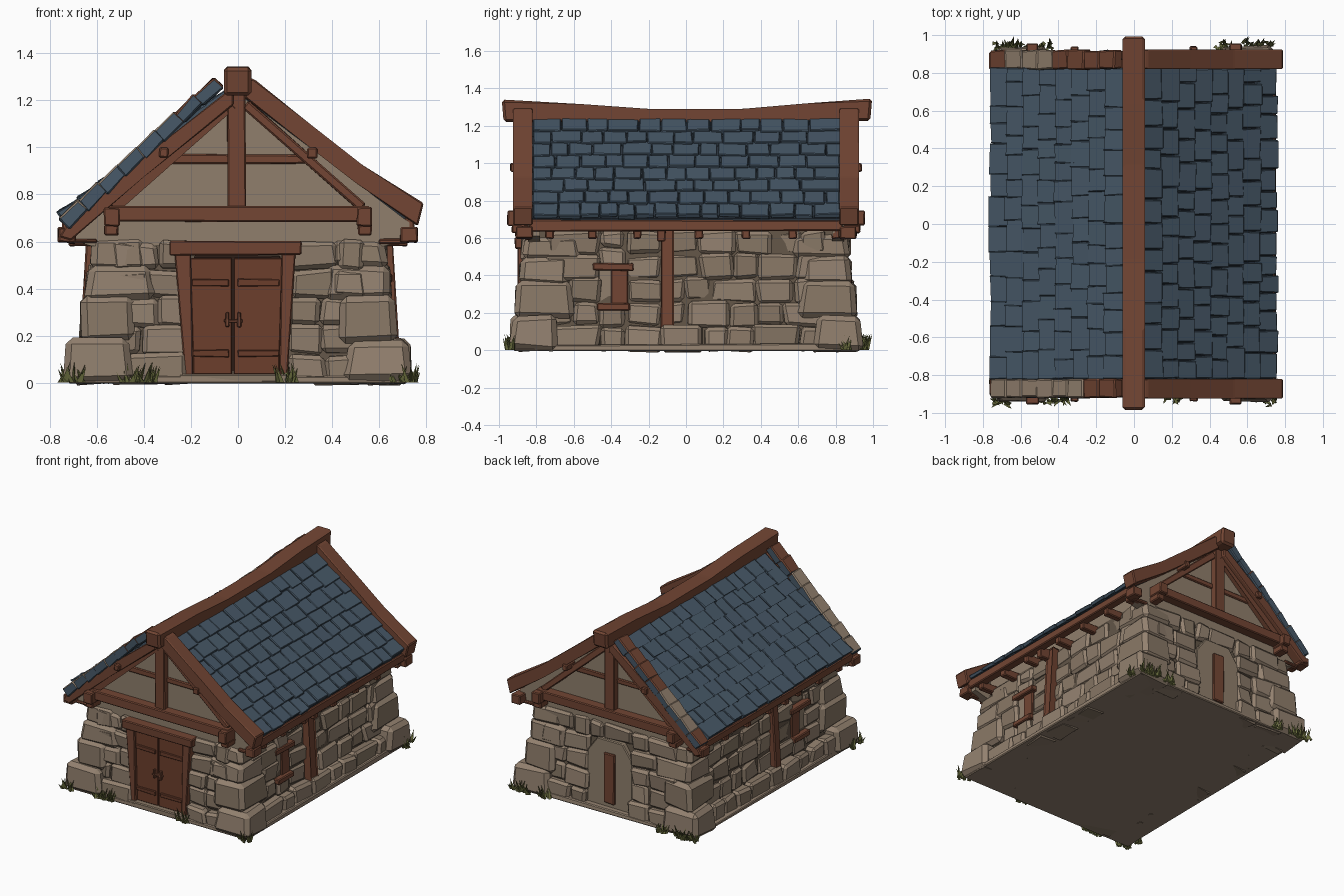
import bpy, bmesh, math, random
from mathutils import Matrix, Vector

random.seed(7)
if "Cube" in bpy.data.objects:
    bpy.data.objects.remove(bpy.data.objects["Cube"])


def material(name, r, g, b):
    lin = [((c / 255 + 0.055) / 1.055) ** 2.4 for c in (r, g, b)] + [1]
    m = bpy.data.materials.new(name)
    m.use_nodes = True
    m.diffuse_color = lin
    m.node_tree.nodes["Principled BSDF"].inputs["Base Color"].default_value = lin
    return m


WOOD = material("timber brown", 114, 69, 51)
DOOR = material("door red brown", 108, 62, 44)
SLATE = material("slate blue", 70, 87, 102)
GAP = material("slate shadow", 42, 51, 60)
STONE = material("warm stone", 147, 129, 111)
STONE2 = material("worn stone", 137, 120, 102)
PLASTER = material("plaster tan", 144, 127, 108)
MORTAR = material("mortar brown", 98, 85, 71)
GRASS = material("grass olive", 100, 103, 58)
SEAM = material("dark seam", 56, 38, 30)


def finish(name, bm, *mats):
    bmesh.ops.recalc_face_normals(bm, faces=bm.faces)
    me = bpy.data.meshes.new(name)
    bm.to_mesh(me)
    bm.free()
    for m in mats:
        me.materials.append(m)
    ob = bpy.data.objects.new(name, me)
    bpy.context.collection.objects.link(ob)
    return ob


def block(bm, matrix, jitter=0.0, bevel=0.0, index=0, top=1.0):
    """Add one chipped block, optionally narrower at the top."""
    verts = bmesh.ops.create_cube(bm, size=1)["verts"]
    for v in verts:
        if v.co.z > 0:
            v.co.x *= top
            v.co.y *= top
        v.co = matrix @ v.co + Vector([random.uniform(-jitter, jitter) for _ in range(3)])
    for f in {f for v in verts for f in v.link_faces}:
        f.material_index = index
    if bevel:
        edges = list({e for v in verts for e in v.link_edges})
        bmesh.ops.bevel(bm, geom=edges, offset=bevel, segments=1, affect='EDGES')


def span(x0, x1, y0, y1, z0, z1):
    mid = Vector((x0 + x1, y0 + y1, z0 + z1)) / 2
    size = (abs(x1 - x0), abs(y1 - y0), abs(z1 - z0), 1)
    return Matrix.Translation(mid) @ Matrix.Diagonal(size)


def box(name, mat, *bounds, jitter=0.003, bevel=0.006):
    bm = bmesh.new()
    block(bm, span(*bounds), jitter, bevel)
    return finish(name, bm, mat)


def beam(name, mat, p, q, w, h):
    p, q = Vector(p), Vector(q)
    bm = bmesh.new()
    rot = (q - p).to_track_quat('X', 'Z').to_matrix().to_4x4()
    size = Matrix.Diagonal(((q - p).length, w, h, 1))
    block(bm, Matrix.Translation((p + q) / 2) @ rot @ size, 0.004, 0.007)
    return finish(name, bm, mat)


def prism(name, mat, pts, a, b, axis="y", bevel=0.0):
    """Extrude a profile along y (points x, z) or along x (points y, z)."""
    place = (lambda u, z, d: (u, d, z)) if axis == "y" else (lambda u, z, d: (d, u, z))
    bm = bmesh.new()
    ends = [[bm.verts.new(place(u, z, d)) for u, z in pts] for d in (a, b)]
    bm.faces.new(ends[0])
    bm.faces.new(ends[1])
    for i in range(len(pts)):
        j = (i + 1) % len(pts)
        bm.faces.new((ends[0][i], ends[0][j], ends[1][j], ends[1][i]))
    if bevel:
        bmesh.ops.bevel(bm, geom=bm.edges[:], offset=bevel, segments=1, affect='EDGES')
    return finish(name, bm, mat)


# Battered wall core, ground slab and attic core
bm = bmesh.new()
block(bm, span(-0.635, 0.635, -0.87, 0.87, 0.01, 0.65), top=0.945)
finish("wall_core", bm, MORTAR)
box("ground_slab", STONE, -0.71, 0.71, -0.915, 0.915, 0, 0.03, jitter=0.01)
prism("attic_core", PLASTER,
      [(-0.6, 0.6), (0.6, 0.6), (0.6, 0.74), (0, 1.2), (-0.6, 0.74)], -0.8, 0.8)


# Rubble walls: each panel is filled with courses of random stones
def rubble(name, axis, side, base, lean, foot, panels):
    bm = bmesh.new()
    for u0, u1, z0, z1 in panels:
        rows = max(1, round((z1 - z0) / 0.125))
        step = (z1 - z0) / rows
        for r in range(rows):
            za, zb = z0 + r * step, z0 + (r + 1) * step
            d = base - lean * (za + zb) / 2
            u = u0
            while u < u1 - 0.01:
                w = random.uniform(0.12, 0.25)
                if u + w > u1 - 0.08:
                    w = u1 - u
                out = d + random.uniform(0.01, 0.03) + (foot if r == 0 and z0 == 0 else 0)
                depth = (side * (d - 0.09), side * out)
                along = (u, u + w)
                sides = (*depth, *along) if axis == "x" else (*along, *depth)
                block(bm, span(*sides, za, zb), 0.014, 0.018, random.randint(0, 1))
                u += w
    finish(name, bm, STONE, STONE2)


side_panels = [(-0.75, -0.46, 0, 0.64), (-0.46, -0.32, 0, 0.23), (-0.46, -0.32, 0.45, 0.64),
               (-0.32, -0.13, 0, 0.64), (-0.13, 0.75, 0, 0.64)]
rubble("left_wall_stones", "x", 1, 0.635, 0.06, 0.04, side_panels)
rubble("right_wall_stones", "x", -1, 0.635, 0.06, 0.04, side_panels)
rubble("front_wall_stones", "y", -1, 0.875, 0.04, 0.015,
       [(-0.54, -0.23, 0, 0.6), (0.22, 0.54, 0, 0.6)])
rubble("back_wall_stones", "y", 1, 0.875, 0.04, 0.015,
       [(-0.54, -0.17, 0, 0.62), (0.17, 0.54, 0, 0.62), (-0.17, 0.17, 0.5, 0.62)])

# Large corner stones, stepping in as they rise
bm = bmesh.new()
courses = [(0, 0.185, 0.74, 0.945), (0.17, 0.365, 0.675, 0.912),
           (0.345, 0.505, 0.65, 0.885), (0.485, 0.615, 0.635, 0.872)]
for sx in (-1, 1):
    for sy in (-1, 1):
        for i, (z0, z1, hx, hy) in enumerate(courses):
            lx, ly = (0.29, 0.26) if i % 2 == 0 else (0.24, 0.31)
            block(bm, span(sx * (hx - lx), sx * hx, sy * (hy - ly), sy * hy, z0, z1),
                  0.012, 0.028, i % 2, 0.88 if i == 0 else 0.93)
finish("corner_stones", bm, STONE, STONE2)

# Double door with frame, straps and latch
prism("door_left_leaf", DOOR, [(-0.018, 0.035), (0.175, 0.035), (0.19, 0.53), (-0.018, 0.53)],
      -0.88, -0.8, bevel=0.004)
prism("door_right_leaf", DOOR, [(-0.025, 0.035), (-0.19, 0.035), (-0.205, 0.53), (-0.025, 0.53)],
      -0.88, -0.8, bevel=0.004)
prism("door_right_jamb", WOOD, [(-0.225, 0.02), (-0.19, 0.02), (-0.2, 0.55), (-0.27, 0.55)],
      -0.9, -0.8, bevel=0.005)
prism("door_left_jamb", WOOD, [(0.21, 0.02), (0.175, 0.02), (0.185, 0.55), (0.245, 0.55)],
      -0.9, -0.8, bevel=0.005)
box("door_lintel", WOOD, -0.29, 0.27, -0.915, -0.8, 0.54, 0.602)
box("door_gap", SEAM, -0.19, 0.18, -0.865, -0.8, 0.03, 0.54)
box("doorstep", STONE2, -0.25, 0.24, -0.92, -0.8, 0, 0.035)
for x0, x1 in ((-0.195, -0.04), (0.0, 0.175)):
    for z in (0.11, 0.41):
        box("door_strap", DOOR, x0, x1, -0.889, -0.865, z, z + 0.03, bevel=0.003)
box("door_latch_bar", WOOD, -0.06, 0.02, -0.895, -0.865, 0.255, 0.27, bevel=0.003)
for x in (-0.045, 0.005):
    box("door_handle", WOOD, x - 0.008, x + 0.008, -0.9, -0.865, 0.235, 0.3, bevel=0.003)

# Back niche with narrow plank
prism("back_niche", PLASTER, [(-0.18, 0), (0.18, 0), (0.18, 0.4), (0.1, 0.51), (-0.1, 0.51),
                              (-0.18, 0.4)], 0.8, 0.87, bevel=0.006)
box("back_plank", WOOD, -0.045, 0.045, 0.82, 0.885, 0.06, 0.42)

# Side windows, posts, eave beams and rafter tails
for s, label in ((1, "left"), (-1, "right")):
    box(label + "_window_lintel", WOOD, s * 0.57, s * 0.655, -0.5, -0.28, 0.425, 0.465)
    box(label + "_window_sill", WOOD, s * 0.57, s * 0.662, -0.475, -0.3, 0.215, 0.252)
    box(label + "_window_recess", PLASTER, s * 0.55, s * 0.622, -0.47, -0.39, 0.23, 0.45)
    box(label + "_window_shutter", WOOD, s * 0.55, s * 0.632, -0.4, -0.31, 0.24, 0.44)
    beam(label + "_side_post", WOOD, (s * 0.65, -0.1, 0.04), (s * 0.613, -0.1, 0.65), 0.065, 0.065)
    box(label + "_post_bracket", WOOD, s * 0.58, s * 0.72, -0.155, -0.11, 0.58, 0.66)
    box(label + "_eave_beam", WOOD, s * 0.69, s * 0.75, -0.84, 0.84, 0.637, 0.695)
    box(label + "_plate_beam", WOOD, s * 0.505, s * 0.57, -0.955, 0.955, 0.665, 0.745)
    box(label + "_purlin", WOOD, s * 0.295, s * 0.335, -0.94, 0.94, 0.955, 1.0)
    for y in (-0.73, -0.5, -0.26, 0.07, 0.32, 0.57, 0.8):
        box(label + "_rafter_tail", WOOD, s * 0.57, s * 0.73, y - 0.022, y + 0.022, 0.595, 0.655)

# Gable framing at both ends
for s, label in ((-1, "front"), (1, "back")):
    prism(label + "_gable_infill", PLASTER,
          [(-0.73, 0.61), (-0.62, 0.58), (0.62, 0.58), (0.73, 0.61), (0.73, 0.68), (0, 1.23),
           (-0.73, 0.68)], s * 0.78, s * 0.845)
    box(label + "_tie_beam", WOOD, -0.56, 0.56, s * 0.82, s * 0.915, 0.685, 0.75)
    box(label + "_king_post", WOOD, -0.047, 0.033, s * 0.82, s * 0.89, 0.74, 1.23)
    box(label + "_collar", WOOD, -0.32, 0.32, s * 0.82, s * 0.855, 0.93, 0.97)
    for sx in (-1, 1):
        beam(label + "_gable_brace", WOOD, (sx * 0.03, s * 0.855, 1.185),
             (sx * 0.53, s * 0.855, 0.745), 0.06, 0.045)
        box(label + "_bracket", WOOD, sx * 0.51, sx * 0.57, s * 0.82, s * 0.93, 0.625, 0.67)
        box(label + "_eave_end", WOOD, sx * 0.69, sx * 0.765, s * 0.82, s * 0.91, 0.597, 0.66)
        box(label + "_eave_ledge", WOOD, sx * 0.6, sx * 0.72, s * 0.82, s * 0.86, 0.592, 0.612)
    # Heavy timber verge on one slope, thin timber under slate blocks on the other
    prism(label + "_left_verge", WOOD,
          [(0.03, 1.3), (0.07, 1.29), (0.3, 1.105), (0.53, 0.925), (0.79, 0.763), (0.765, 0.665),
           (0.5, 0.85), (0.28, 1.02), (0.03, 1.21)], s * 0.82, s * 0.925, bevel=0.007)
    prism(label + "_right_verge", WOOD,
          [(-0.02, 1.26), (-0.4, 0.96), (-0.73, 0.67), (-0.76, 0.62), (-0.71, 0.605),
           (-0.4, 0.875), (-0.02, 1.18)], s * 0.82, s * 0.915, bevel=0.006)
    bm = bmesh.new()
    a, b, n = Vector((-0.085, 0, 1.275)), Vector((-0.74, 0, 0.68)), 8
    turn = Matrix.Rotation(-math.atan2(a.z - b.z, a.x - b.x) - 0.06, 4, 'Y')
    for i in range(n):
        mid = a.lerp(b, (i + 0.5) / n) + Vector((0, s * 0.87, 0))
        block(bm, Matrix.Translation(mid) @ turn @ Matrix.Diagonal((0.12, 0.1, 0.06, 1)),
              0.005, 0.007)
    bmesh.ops.recalc_face_normals(bm, faces=bm.faces)
    for f in bm.faces:
        if f.normal.z > 0.4:
            x = f.calc_center_median().x
            stone = x < -0.27 if s < 0 else -0.7 < x < -0.42
            f.material_index = 1 if stone else 2
    finish(label + "_verge_blocks", bm, SLATE, STONE, WOOD)

# Slate roof: staggered, overlapping courses on a dark deck
for s, label in ((1, "left"), (-1, "right")):
    prism(label + "_roof_deck", GAP, [(0, 1.25), (s * 0.735, 0.705), (s * 0.735, 0.67), (0, 1.2)],
          -0.83, 0.83)
    top, low = Vector((s * 0.05, 0, 1.222)), Vector((s * 0.745, 0, 0.707))
    t = (low - top).normalized()
    up = Vector((-s * t.z, 0, s * t.x))
    rows, length = 8, (low - top).length
    lift = math.radians(5)
    axis, normal = t * math.cos(lift) + up * math.sin(lift), up * math.cos(lift) - t * math.sin(lift)
    basis = Matrix((axis, (0, 1, 0), normal)).transposed().to_4x4()
    bm = bmesh.new()
    for r in range(rows):
        y = -0.82
        while y < 0.81:
            w = random.uniform(0.09, 0.17)
            if y + w > 0.76:
                w = 0.825 - y
            mid = top + t * (length * (r + 0.45) / rows + random.uniform(-0.008, 0.008)) + up * 0.006
            mid.y = y + w / 2
            size = Matrix.Diagonal((length / rows * 1.14, w - 0.005, 0.026, 1))
            block(bm, Matrix.Translation(mid) @ basis @ size, 0.004, 0.004)
            y += w
    finish(label + "_roof_slates", bm, SLATE)

# Sagging ridge beam
prism("ridge_beam", WOOD,
      [(-0.985, 1.34), (-0.55, 1.315), (-0.2, 1.29), (0.3, 1.29), (0.65, 1.32), (0.995, 1.345),
       (0.985, 1.225), (0.3, 1.22), (-0.3, 1.22), (-0.975, 1.22)], -0.06, 0.057, "x", 0.014)

# Grass tufts around the corners
bm = bmesh.new()
tufts = [(x, y) for x in (-0.7, 0.7) for y in (-0.94, 0.94)]
tufts += [(-0.45, -0.93), (-0.39, -0.92), (0.21, -0.92), (-0.62, 0.95), (-0.47, 0.94),
          (0.47, 0.94), (0.62, 0.95), (-0.72, -0.84), (0.72, 0.86)]
for cx, cy in tufts:
    for _ in range(16):
        foot = Vector((cx + random.uniform(-0.045, 0.045), cy + random.uniform(-0.02, 0.02), 0))
        ang, h = random.uniform(0, math.tau), random.uniform(0.035, 0.09)
        tip = foot + Vector((0.03 * math.cos(ang), 0.03 * math.sin(ang), h))
        ring = [bm.verts.new(foot + Vector((0.012 * math.cos(k * math.tau / 3 + ang),
                                            0.012 * math.sin(k * math.tau / 3 + ang), 0)))
                for k in range(3)]
        peak = bm.verts.new(tip)
        for k in range(3):
            bm.faces.new((ring[k], ring[(k + 1) % 3], peak))
finish("grass_tufts", bm, GRASS)
